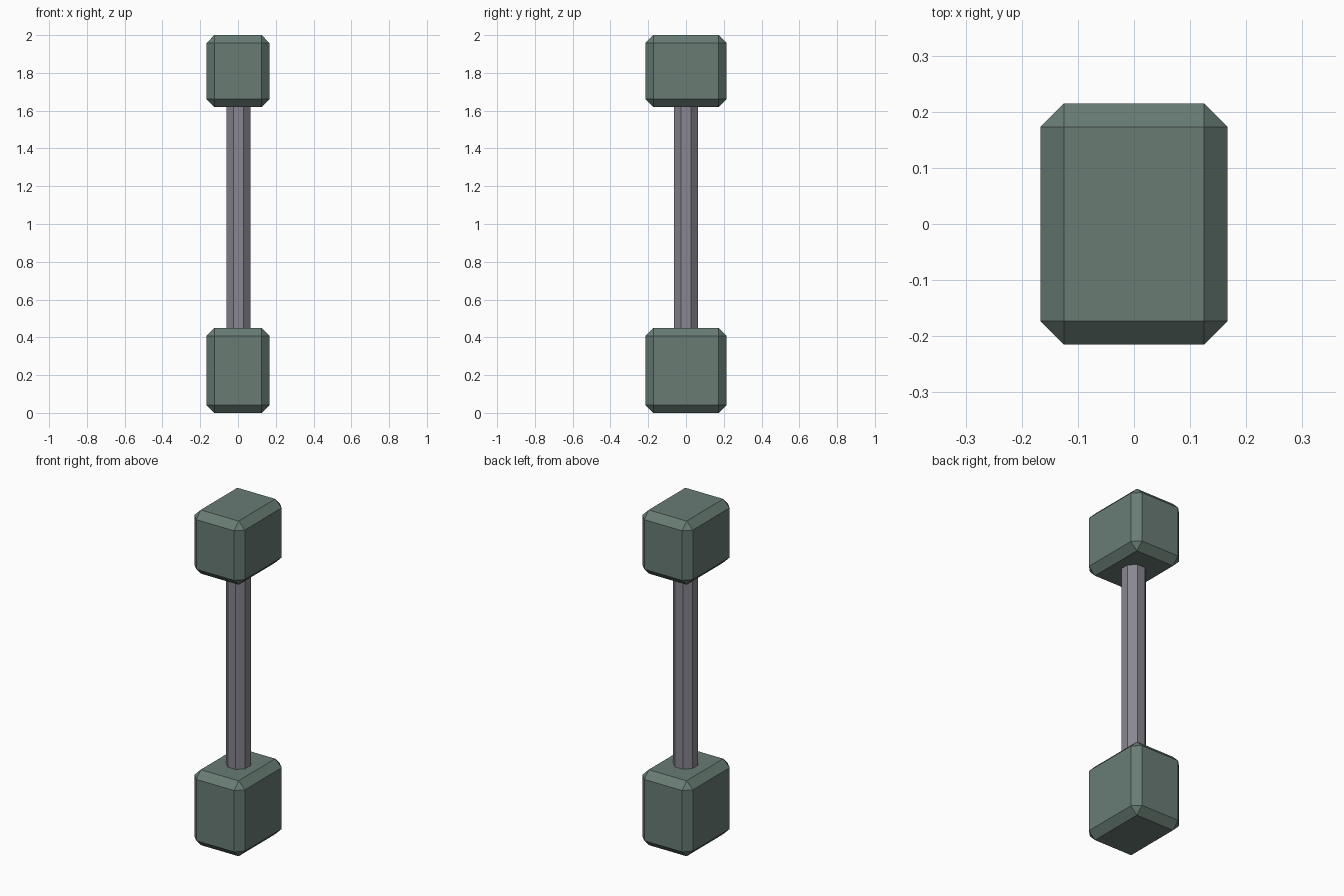
import bpy, math

if "Cube" in bpy.data.objects:
    bpy.data.objects.remove(bpy.data.objects["Cube"])


def material(name, colour):
    m = bpy.data.materials.new(name)
    m.diffuse_color = (*colour, 1)
    m.use_nodes = True
    m.node_tree.nodes["Principled BSDF"].inputs["Base Color"].default_value = m.diffuse_color
    return m


head_mat = material("grey_green", (0.14, 0.20, 0.175))
bar_mat = material("steel", (0.25, 0.24, 0.28))


# Chamfered block spanning z0 to z1
def block(name, z0, z1):
    bpy.ops.mesh.primitive_cube_add(size=1, location=(0, 0, (z0 + z1) / 2))
    ob = bpy.context.object
    ob.name = name
    ob.scale = (0.334, 0.43, z1 - z0)
    bpy.ops.object.transform_apply(location=False, rotation=False, scale=True)
    bevel = ob.modifiers.new("chamfer", 'BEVEL')
    bevel.width = 0.042
    bevel.segments = 1
    ob.data.materials.append(head_mat)


block("lower_block", 0, 0.45)
block("upper_block", 1.62, 2.0)

# Octagonal bar with flats facing the axes, seated slightly into both blocks
z0, z1 = 0.44, 1.63
bpy.ops.mesh.primitive_cylinder_add(
    vertices=8, radius=0.063 / math.cos(math.pi / 8), depth=z1 - z0,
    location=(0.003, 0, (z0 + z1) / 2), rotation=(0, 0, math.pi / 8))
bar = bpy.context.object
bar.name = "connecting_bar"
bar.data.materials.append(bar_mat)
